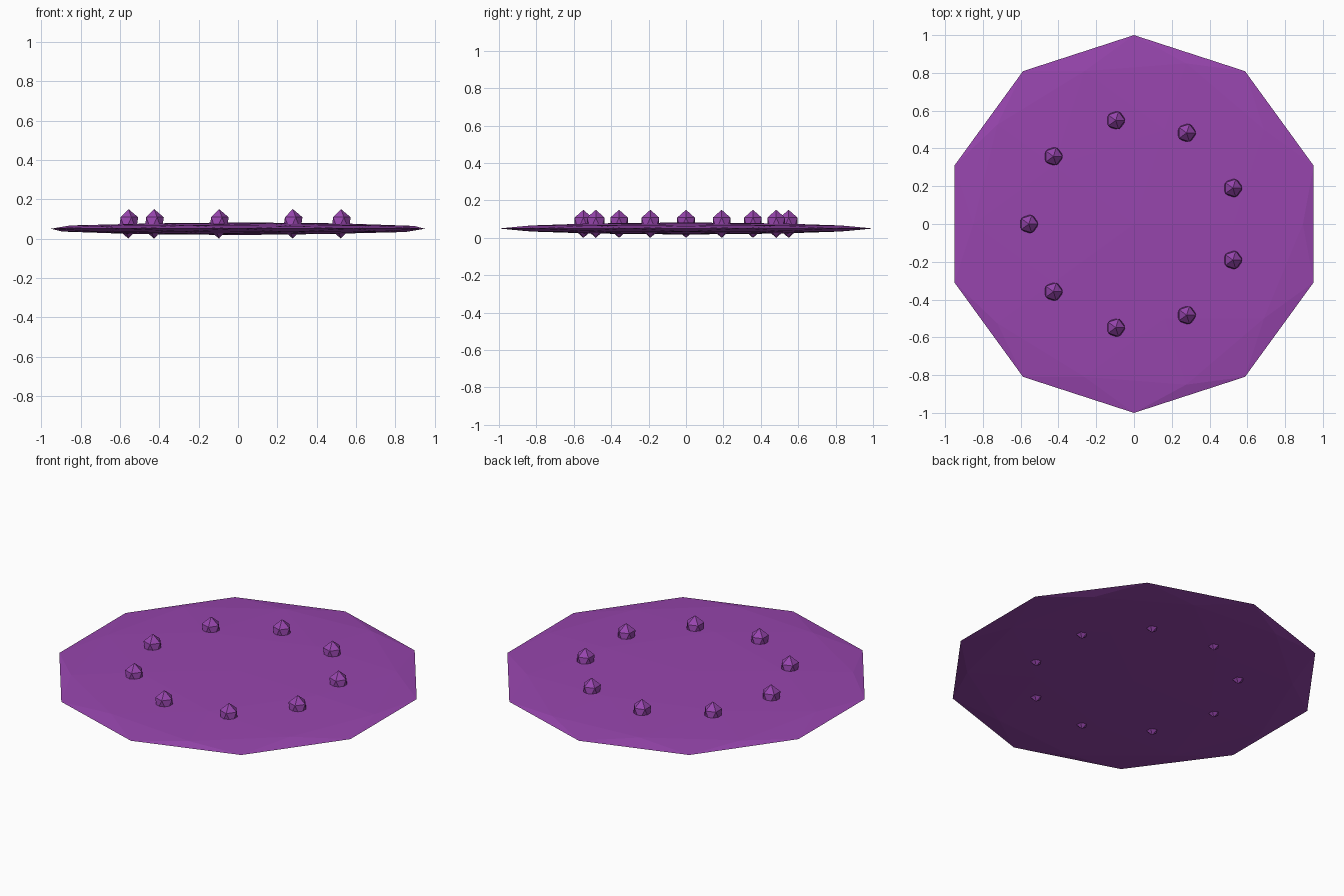
import bpy, math

if "Cube" in bpy.data.objects:
    bpy.data.objects.remove(bpy.data.objects["Cube"])

mat = bpy.data.materials.new("purple")
mat.diffuse_color = (0.31, 0.06, 0.42, 1)
mat.use_nodes = True
mat.node_tree.nodes["Principled BSDF"].inputs["Base Color"].default_value = mat.diffuse_color


def faceted_ball(name, subdivisions, location, scale):
    bpy.ops.mesh.primitive_ico_sphere_add(subdivisions=subdivisions, radius=1, location=location)
    ob = bpy.context.object
    ob.name = name
    ob.scale = scale
    bpy.ops.object.transform_apply(location=False, rotation=False, scale=True)
    ob.data.materials.append(mat)
    return ob


# Flattened ten-sided disc
faceted_ball("disc", 2, (0, 0, 0.05), (1, 1, 0.032))

# Ring of nine studs poking through the disc
for i in range(9):
    a = math.pi + i * math.tau / 9
    faceted_ball(f"stud_{i + 1}", 1,
                 (0.557 * math.cos(a), 0.557 * math.sin(a), 0.075),
                 (0.055, 0.055, 0.075))
